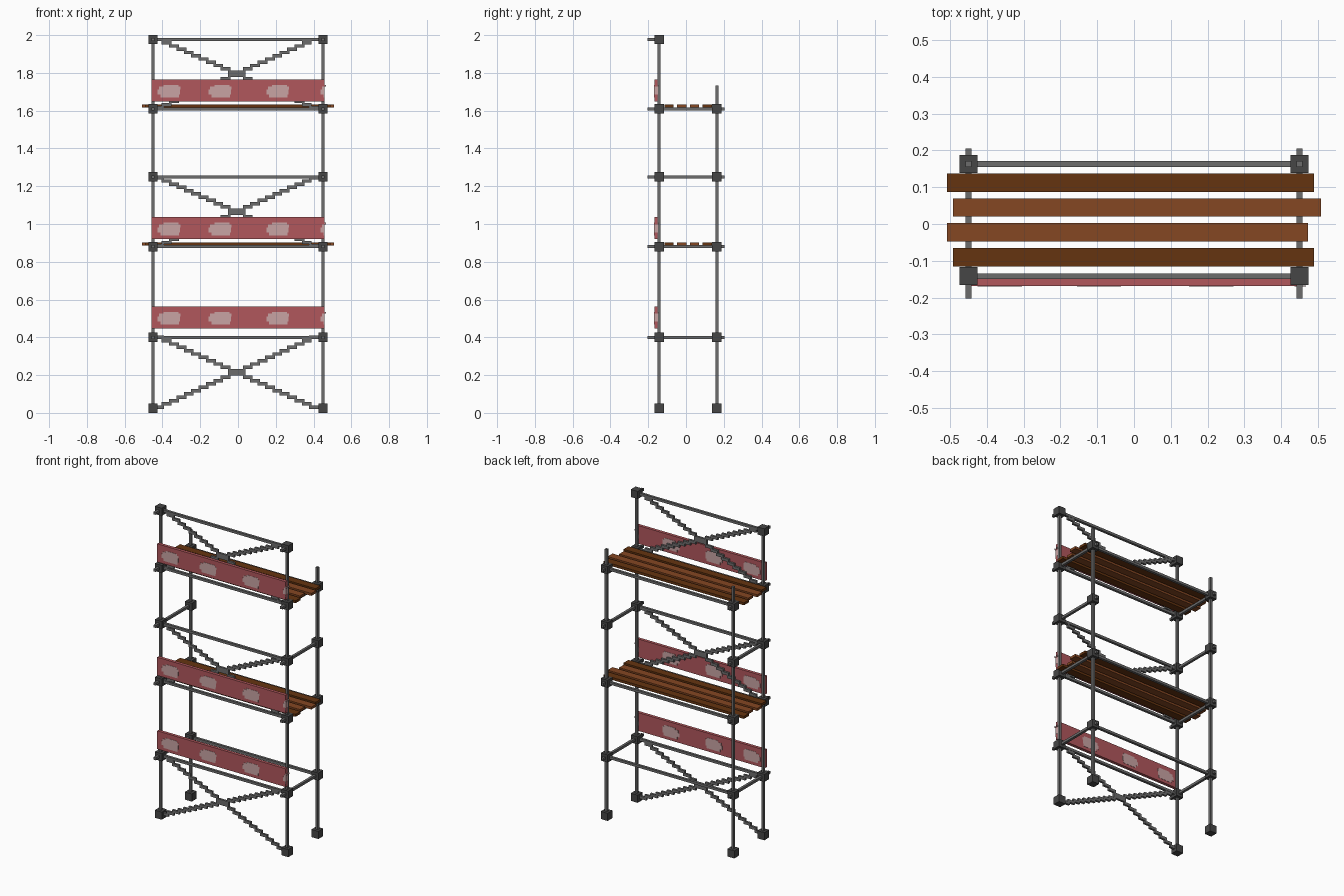
import bpy
import bmesh
from mathutils import Matrix, Vector

old = bpy.data.objects.get("Cube")
if old:
    bpy.data.objects.remove(old, do_unlink=True)


def material(name, rgb):
    m = bpy.data.materials.new(name)
    m.use_nodes = True
    m.diffuse_color = (*rgb, 1)
    bsdf = m.node_tree.nodes["Principled BSDF"]
    bsdf.inputs["Base Color"].default_value = (*rgb, 1)
    bsdf.inputs["Roughness"].default_value = 0.8
    return m


TUBE = material("steel grey", (0.15, 0.15, 0.15))
CLAMP = material("dark iron", (0.062, 0.062, 0.062))
LIGHT_WOOD = material("light brown wood", (0.235, 0.063, 0.016))
DARK_WOOD = material("dark brown wood", (0.13, 0.034, 0.005))
RED = material("faded red", (0.44, 0.095, 0.108))
PALE = material("worn pale pink", (0.58, 0.37, 0.37))


def boxes(name, mat, spans):
    """One object from boxes given as (low corner, high corner)."""
    bm = bmesh.new()
    for lo, hi in spans:
        lo, hi = Vector(lo), Vector(hi)
        bmesh.ops.create_cube(bm, size=1, matrix=Matrix.Translation((lo + hi) / 2)
                              @ Matrix.Diagonal((*(hi - lo), 1)))
    mesh = bpy.data.meshes.new(name)
    bm.to_mesh(mesh)
    bm.free()
    mesh.materials.append(mat)
    ob = bpy.data.objects.new(name, mesh)
    bpy.context.collection.objects.link(ob)
    return ob


def tube(a, b):
    """Square tube from a to b along one axis."""
    r = Vector((0.008, 0.008, 0.008))
    return Vector(a) - r, Vector(b) + r


X, FRONT, BACK = 0.45, -0.142, 0.163
LEVELS = (0.4, 0.88, 1.25, 1.61)
TOP = 1.977
SIDES = (("right", -X), ("left", X))

# Upright posts with feet and clamps
for side, x in SIDES:
    for row, y, height, joints in (("front", FRONT, TOP, (0.025, *LEVELS, TOP)),
                                   ("back", BACK, 1.725, (0.025, *LEVELS))):
        boxes(f"{row}_{side}_post", TUBE, [tube((x, y, 0.01), (x, y, height))])
        boxes(f"{row}_{side}_clamps", CLAMP,
              [((x - 0.0245, y - 0.0245, z - 0.0245), (x + 0.0245, y + 0.0245, z + 0.0245))
               for z in joints])
    # Cross tubes running front to back, with a short stub at the top
    cross = [tube((x, -0.195, z), (x, 0.197, z)) for z in LEVELS]
    cross.append(tube((x, -0.195, TOP), (x, FRONT, TOP)))
    boxes(f"{side}_cross_tubes", TUBE, cross)

# Long rails
boxes("front_rails", TUBE, [tube((-X, FRONT, z), (X, FRONT, z)) for z in (*LEVELS, TOP)])
boxes("back_rails", TUBE, [tube((-X, BACK, z), (X, BACK, z)) for z in (0.4, 0.88, 1.61)])

# Stepped diagonal braces in three front bays
STEPS = 22
for bay, z0, z1 in (("lower", 0.03, 0.4), ("middle", 0.885, 1.245), ("upper", 1.615, TOP)):
    for way, sign in (("rising", 1), ("falling", -1)):
        steps = []
        for i in range(STEPS):
            t = i / (STEPS - 1)
            x = sign * (t * 2 - 1) * 0.41 - 0.007
            z = z0 + (z1 - z0) * t
            steps.append(((x - 0.026, FRONT - 0.007, z - 0.009),
                          (x + 0.026, FRONT + 0.007, z + 0.009)))
        boxes(f"{bay}_{way}_brace", TUBE, steps)

# Deck planks, unevenly laid
PLANKS = ((0.1125, -0.508, 0.49, DARK_WOOD), (0.045, -0.492, 0.508, LIGHT_WOOD),
          (-0.022, -0.508, 0.473, LIGHT_WOOD), (-0.09, -0.492, 0.49, DARK_WOOD))
for deck, z in (("lower", 0.887), ("upper", 1.617)):
    for i, (y, x0, x1, wood) in enumerate(PLANKS):
        boxes(f"{deck}_deck_plank_{i + 1}", wood,
              [((x0, y - 0.025, z), (x1, y + 0.025, z + 0.016))])

# Safety boards with worn patches showing on both faces
P0, P1, END = -0.168, -0.148, 0.457
ROWS = ((-0.045, 0.052, 0.02, 0.036), (-0.06, 0.058, 0.036, 0.062),
        (-0.052, 0.06, 0.062, 0.078), (-0.03, 0.05, 0.078, 0.088))
for name, z in (("lower", 0.447), ("middle", 0.92), ("upper", 1.649)):
    boxes(f"{name}_board", RED, [((-END, P0, z), (END, P1, z + 0.117))])
    for face, y0, y1 in (("front", P0 - 0.0015, P0 + 0.001), ("back", P1 - 0.001, P1 + 0.0015)):
        boxes(f"{name}_board_{face}_patches", PALE,
              [((cx + a, y0, z + b), (min(cx + c, END), y1, z + d))
               for cx in (-0.365, -0.095, 0.21, 0.497) for a, c, b, d in ROWS])
    boxes(f"{name}_board_end_patch", PALE,
          [((END - 0.001, P0, z + 0.036), (END + 0.0015, P1, z + 0.078))])
